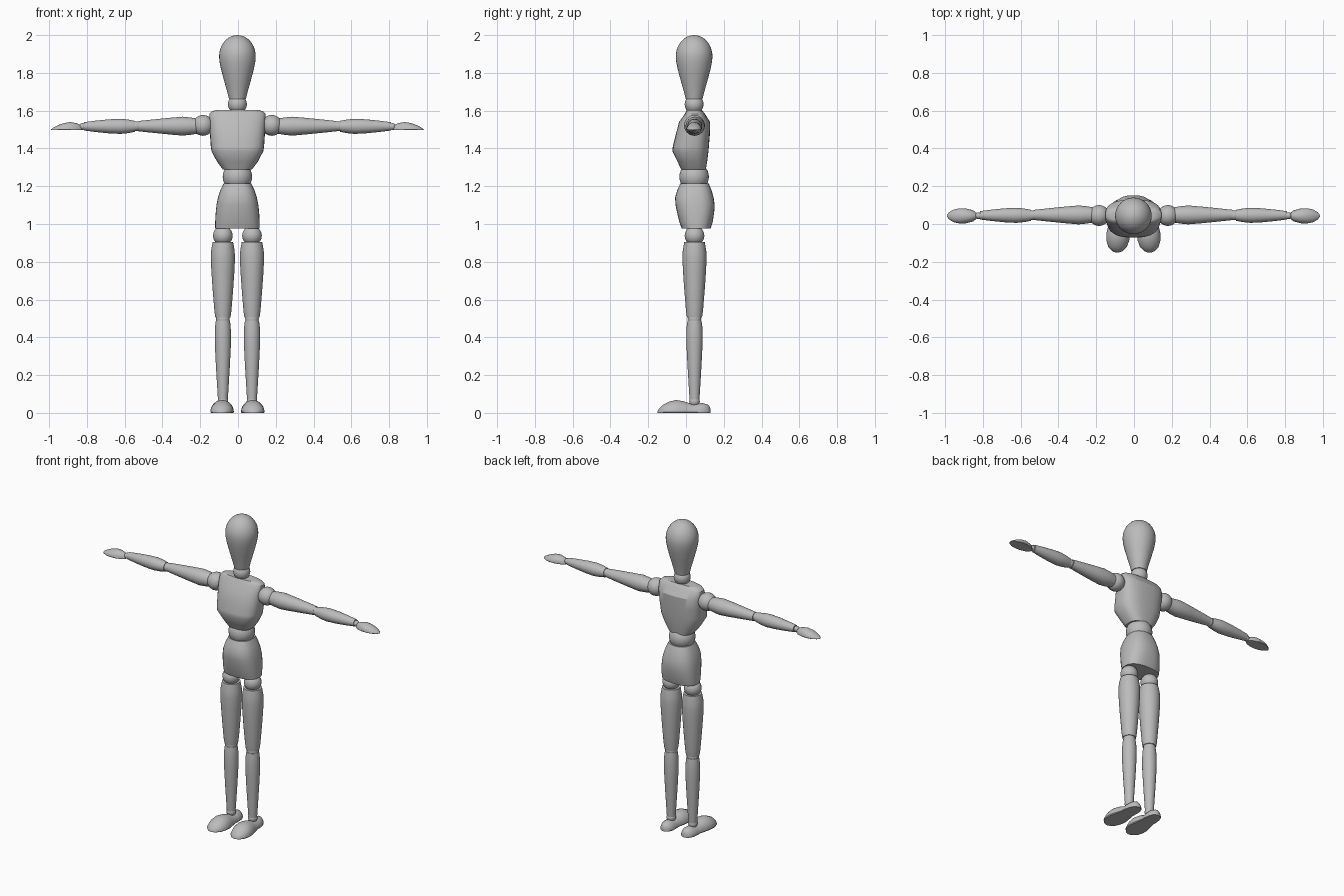
import bpy, bmesh, math

CX, CY = -0.003, 0.043          # body axis
N = 32

grey = bpy.data.materials.new("plain grey")
grey.diffuse_color = (0.5, 0.5, 0.5, 1)


def loft(name, rings):
    """Skin a list of equal-length point loops and cap both ends."""
    bm = bmesh.new()
    vs = [[bm.verts.new(p) for p in ring] for ring in rings]
    n = len(vs[0])
    for a, b in zip(vs, vs[1:]):
        for i in range(n):
            j = (i + 1) % n
            bm.faces.new((a[i], a[j], b[j], b[i]))
    bm.faces.new(vs[0])
    bm.faces.new(vs[-1])
    bmesh.ops.recalc_face_normals(bm, faces=bm.faces)
    me = bpy.data.meshes.new(name)
    bm.to_mesh(me)
    bm.free()
    me.polygons.foreach_set("use_smooth", [True] * len(me.polygons))
    me.set_sharp_from_angle(angle=math.radians(32))
    me.materials.append(grey)
    ob = bpy.data.objects.new(name, me)
    bpy.context.collection.objects.link(ob)
    return ob


def angles():
    return [2 * math.pi * i / N for i in range(N)]


def turned_z(name, x, y, profile):
    return loft(name, [[(x + r * math.cos(a), y + r * math.sin(a), z) for a in angles()]
                       for z, r in profile])


def turned_x(name, side, y, z, profile):
    return loft(name, [[(CX + side * t, y + r * math.cos(a), z + r * math.sin(a)) for a in angles()]
                       for t, r in profile])


def ball(name, x, y, z, r):
    prof = [(z - r * math.cos(math.pi * k / 16), max(r * math.sin(math.pi * k / 16), 0.0005))
            for k in range(17)]
    return turned_z(name, x, y, prof)


def body(name, sections, power):
    """Rounded-box cross-sections: (z, half width, front y, back y)."""
    def sp(v):
        return math.copysign(abs(v) ** (2 / power), v)
    return loft(name, [[(CX + w * sp(math.cos(a)),
                         (f + b) / 2 + (b - f) / 2 * sp(math.sin(a)), z) for a in angles()]
                       for z, w, f, b in sections])


def dome(hw, h):
    """Half-ellipse section with a flat underside: (across, up)."""
    return [(hw * math.cos(math.pi * k / 14), h * (0.08 + 0.92 * math.sin(math.pi * k / 14)))
            for k in range(15)] + [(-hw * 0.95, 0), (0, 0), (hw * 0.95, 0)]


# head: tapered egg
head = [(1.663, 0.045), (1.70, 0.054), (1.76, 0.071), (1.82, 0.087), (1.86, 0.095)]
head += [(1.887 + 0.113 * math.sin(math.pi * k / 20),
          max(0.097 * math.cos(math.pi * k / 20), 0.001)) for k in range(11)]
turned_z("head", CX, CY, head)

# neck and waist joints
ball("neck_ball", CX, CY, 1.634, 0.05)
ball("waist_ball", CX, CY, 1.25, 0.078)

# torso and pelvis
body("torso", [(1.288, 0.077, -0.025, 0.105), (1.33, 0.108, -0.045, 0.112),
               (1.385, 0.137, -0.072, 0.119), (1.41, 0.141, -0.07, 0.121),
               (1.47, 0.145, -0.055, 0.126), (1.54, 0.149, -0.037, 0.128),
               (1.583, 0.149, -0.006, 0.10), (1.597, 0.135, 0.0, 0.09),
               (1.604, 0.11, 0.005, 0.082)], 2.7)
body("pelvis", [(0.975, 0.118, -0.022, 0.13), (1.01, 0.118, -0.035, 0.141),
                (1.06, 0.115, -0.047, 0.149), (1.10, 0.111, -0.055, 0.152),
                (1.14, 0.103, -0.058, 0.146), (1.18, 0.09, -0.046, 0.135),
                (1.215, 0.073, -0.03, 0.12)], 2.5)

for side, tag in ((-1, "right"), (1, "left")):
    # leg: hip ball, thigh, knee, shin, ankle
    x, y = CX + side * 0.077, 0.045
    ball(tag + "_hip_ball", x, y, 0.938, 0.052)
    turned_z(tag + "_thigh", x, y, [(0.505, 0.04), (0.54, 0.045), (0.65, 0.054), (0.75, 0.061),
                                    (0.82, 0.064), (0.86, 0.062), (0.905, 0.054)])
    ball(tag + "_knee_ball", x, y, 0.497, 0.036)
    turned_z(tag + "_shin", x, y, [(0.068, 0.026), (0.15, 0.031), (0.25, 0.037), (0.35, 0.042),
                                   (0.41, 0.043), (0.46, 0.041), (0.49, 0.037)])
    ball(tag + "_ankle_ball", x, y, 0.06, 0.028)

    # foot: slipper shape, toes turned slightly outward
    foot = [(-0.152, 0.006, 0.005), (-0.144, 0.027, 0.02), (-0.122, 0.049, 0.043),
            (-0.085, 0.061, 0.061), (-0.05, 0.062, 0.068), (-0.01, 0.054, 0.061),
            (0.03, 0.045, 0.047), (0.06, 0.045, 0.05), (0.09, 0.043, 0.052),
            (0.115, 0.032, 0.044), (0.126, 0.018, 0.032), (0.13, 0.006, 0.016)]
    loft(tag + "_foot", [[(CX + side * (0.079 - 0.04 * fy) + u, fy, v) for u, v in dome(hw, h)]
                         for fy, hw, h in foot])

    # arm: shoulder ball, upper arm, elbow, forearm, wrist
    z = 1.518
    ball(tag + "_shoulder_ball", CX + side * 0.182, 0.045, 1.522, 0.055)
    turned_x(tag + "_upper_arm", side, 0.048, z,
             [(0.212, 0.04), (0.25, 0.046), (0.29, 0.05), (0.36, 0.044), (0.45, 0.035), (0.525, 0.027)])
    ball(tag + "_elbow_ball", CX + side * 0.534, 0.046, z, 0.026)
    turned_x(tag + "_forearm", side, 0.046, z - 0.001,
             [(0.543, 0.029), (0.58, 0.036), (0.62, 0.04), (0.68, 0.037), (0.75, 0.03), (0.812, 0.022)])
    ball(tag + "_wrist_ball", CX + side * 0.82, 0.044, z - 0.002, 0.018)

    # hand: flat palm down, pointed tip
    hand = [(0.826, 0.012, 0.024), (0.848, 0.029, 0.036), (0.885, 0.039, 0.043), (0.92, 0.04, 0.037),
            (0.95, 0.034, 0.026), (0.975, 0.02, 0.013), (0.988, 0.003, 0.003)]
    loft(tag + "_hand", [[(CX + side * hx, CY + u, 1.497 + v) for u, v in dome(hw, h)]
                         for hx, hw, h in hand])
